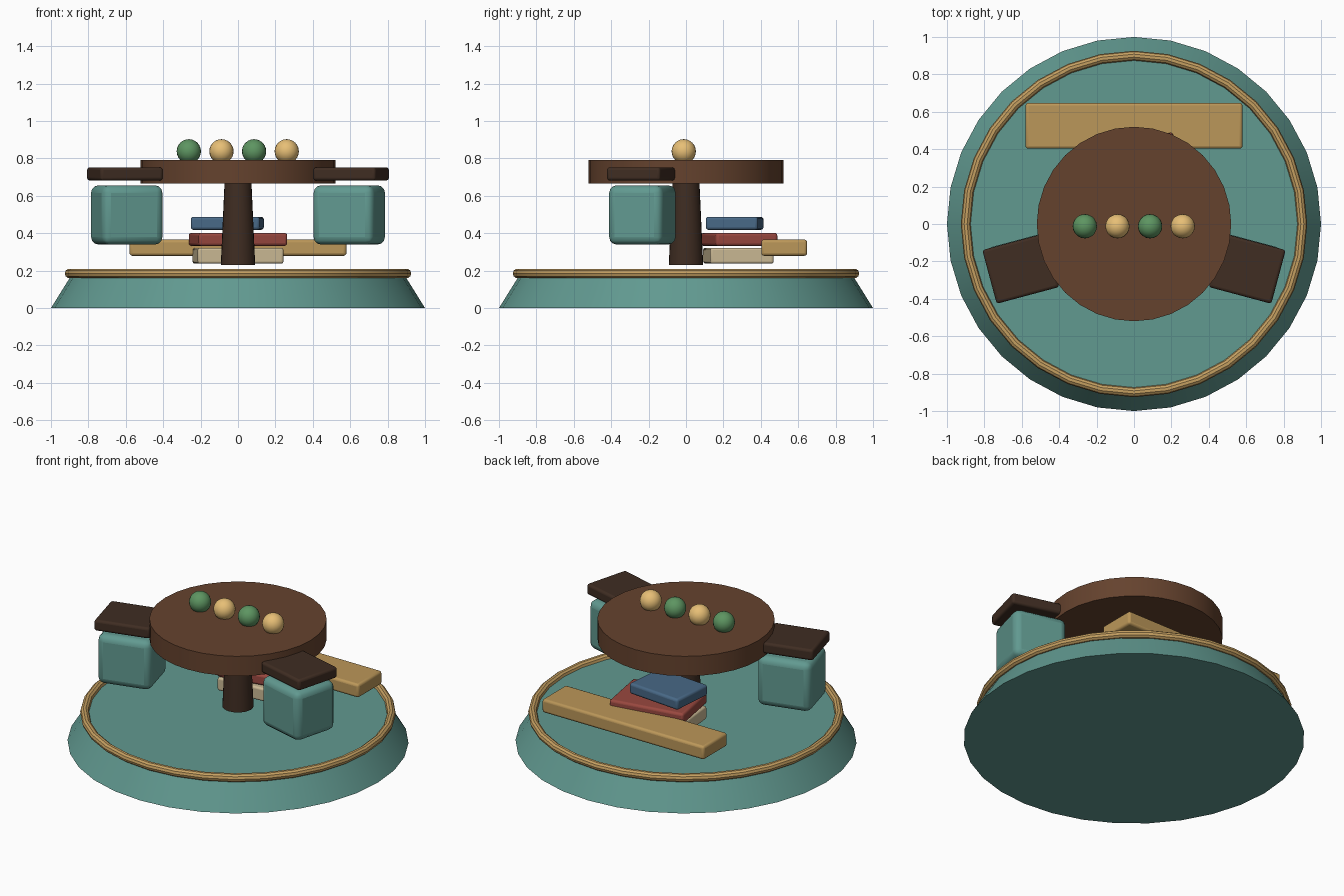
import bpy
from math import radians

if "Cube" in bpy.data.objects:
    bpy.data.objects.remove(bpy.data.objects["Cube"])


def material(name, rgb):
    m = bpy.data.materials.new(name)
    m.diffuse_color = (*rgb, 1)
    m.use_nodes = True
    m.node_tree.nodes["Principled BSDF"].inputs["Base Color"].default_value = m.diffuse_color
    return m


TEAL = material("teal", (0.12, 0.32, 0.28))
GOLD = material("gold", (0.56, 0.35, 0.12))
WOOD = material("oak", (0.50, 0.31, 0.10))
BROWN = material("brown", (0.13, 0.055, 0.027))
DARK = material("dark_wood", (0.05, 0.026, 0.016))
CREAM = material("cream", (0.60, 0.49, 0.30))
RED = material("red", (0.32, 0.065, 0.05))
BLUE = material("blue", (0.065, 0.14, 0.24))
GREEN = material("green", (0.11, 0.30, 0.12))
YELLOW = material("yellow", (0.80, 0.52, 0.18))


def finish(name, mat):
    ob = bpy.context.object
    ob.name = name
    ob.data.materials.append(mat)
    bpy.ops.object.shade_smooth_by_angle(angle=radians(35))
    return ob


def cone(name, mat, r1, r2, z0, z1, sides=32):
    bpy.ops.mesh.primitive_cone_add(vertices=sides, radius1=r1, radius2=r2,
                                    depth=z1 - z0, location=(0, 0, (z0 + z1) / 2))
    return finish(name, mat)


def block(name, mat, center, size, turn=0, bevel=0.015):
    bpy.ops.mesh.primitive_cube_add(size=1, location=center)
    ob = bpy.context.object
    ob.scale = size
    bpy.ops.object.transform_apply(location=False, rotation=False, scale=True)
    ob.rotation_euler.z = radians(turn)
    mod = ob.modifiers.new("rounded_edges", 'BEVEL')
    mod.width = bevel
    mod.segments = 3
    return finish(name, mat)


# Round base with a gold rim
cone("base", TEAL, 1.0, 0.885, 0, 0.185)
bpy.ops.mesh.primitive_torus_add(location=(0, 0, 0.185), major_radius=0.9,
                                 minor_radius=0.026, major_segments=32, minor_segments=10)
finish("base_rim", GOLD)

# Pedestal table
cone("table_post", DARK, 0.092, 0.072, 0.23, 0.67, 24)
cone("table_top", BROWN, 0.52, 0.52, 0.665, 0.793, 32)

# Row of balls on the table
for i in range(4):
    bpy.ops.mesh.primitive_uv_sphere_add(segments=20, ring_count=12, radius=0.065,
                                         location=(-0.263 + 0.1745 * i, -0.012, 0.838))
    finish(f"ball_{i + 1}", YELLOW if i % 2 else GREEN)

# Two angled seats with flat dark slabs above
for side, label in ((-1, "left"), (1, "right")):
    block(f"{label}_seat", TEAL, (side * 0.595, -0.233, 0.498),
          (0.336, 0.299, 0.316), -15 * side, 0.04)
    block(f"{label}_seat_slab", DARK, (side * 0.605, -0.238, 0.717),
          (0.347, 0.297, 0.07), -15 * side, 0.015)

# Bench plank at the back
block("bench_plank", WOOD, (0, 0.525, 0.323), (1.16, 0.245, 0.087))

# Stack of books
block("bottom_book", CREAM, (0, 0.28, 0.28), (0.46, 0.34, 0.084), 5, 0.012)
block("middle_book", RED, (0, 0.284, 0.367), (0.48, 0.335, 0.07), 10, 0.015)
block("top_book", BLUE, (-0.057, 0.26, 0.453), (0.37, 0.28, 0.07), -5, 0.015)
